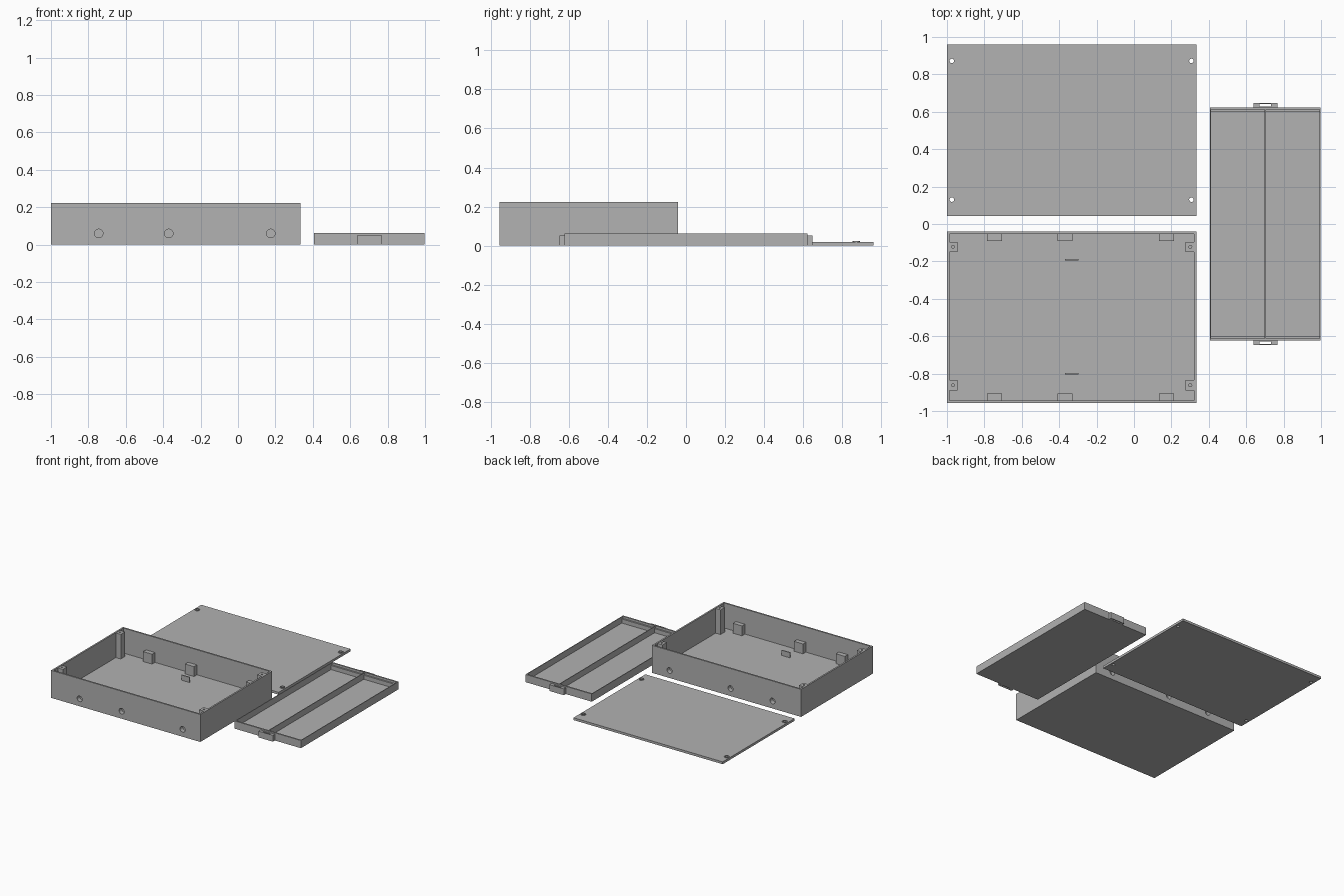
import bpy

if "Cube" in bpy.data.objects:
    bpy.data.objects.remove(bpy.data.objects["Cube"])

grey = bpy.data.materials.new("light grey plastic")
grey.diffuse_color = (0.445, 0.445, 0.445, 1)
grey.use_nodes = True
grey.node_tree.nodes["Principled BSDF"].inputs["Base Color"].default_value = grey.diffuse_color


def finish(name):
    ob = bpy.context.object
    ob.name = name
    ob.data.materials.append(grey)
    return ob


def box(name, x, y, z):
    """Box from (min, max) pairs."""
    bpy.ops.mesh.primitive_cube_add(size=1, location=[(a + b) / 2 for a, b in (x, y, z)])
    ob = bpy.context.object
    ob.scale = [b - a for a, b in (x, y, z)]
    bpy.ops.object.transform_apply(location=True, rotation=True, scale=True)
    return finish(name)


def cyl(name, r, depth, loc, rot=(0, 0, 0), sides=24):
    bpy.ops.mesh.primitive_cylinder_add(vertices=sides, radius=r, depth=depth,
                                        location=loc, rotation=rot)
    bpy.ops.object.transform_apply(location=True, rotation=True, scale=True)
    return finish(name)


def cut(ob, cutters):
    """Subtract each cutter from ob and remove the cutters."""
    bpy.context.view_layer.objects.active = ob
    for c in cutters:
        m = ob.modifiers.new("cut", 'BOOLEAN')
        m.operation = 'DIFFERENCE'
        m.solver = 'EXACT'
        m.object = c
        bpy.ops.object.modifier_apply(modifier=m.name)
        bpy.data.objects.remove(c, do_unlink=True)


X0, X1 = -1.0, 0.333           # case and lid width
Y0, Y1 = -0.957, -0.04         # case depth
W = 0.013                      # wall thickness
FLOOR, TOP = 0.02, 0.222
HOLE_X = (-0.745, -0.37, 0.175)
SIDES = ((Y0, 1), (Y1, -1))    # wall position and inward direction
QUARTER = 1.5707963

# Open case with cable holes in front and back walls
case = box("case", (X0, X1), (Y0, Y1), (0, TOP))
cut(case, [box("cavity", (X0 + W, X1 - W), (Y0 + W, Y1 - W), (FLOOR, TOP + 0.1))])
cut(case, [cyl("hole", 0.023, 0.04, (x, y, 0.06), (QUARTER, 0, 0))
           for x in HOLE_X for y, s in SIDES])

# Bored blocks behind every hole
for x in HOLE_X:
    for y, s in SIDES:
        a, b = y + s * W, y + s * 0.05
        block = box("hole_block", (x - 0.04, x + 0.04), (min(a, b), max(a, b)), (FLOOR, 0.1))
        cut(block, [cyl("bore", 0.023, 0.05, (x, y + s * 0.01, 0.06), (QUARTER, 0, 0))])

# Corner screw posts
for x in (-0.968, 0.301):
    for y in (-0.862, -0.122):
        xs = (X0 + W, -0.943) if x < 0 else (0.276, X1 - W)
        post = box("screw_post", xs, (y - 0.027, y + 0.027), (FLOOR, TOP - 0.003))
        cut(post, [cyl("screw_hole", 0.008, 0.12, (x, y, TOP), sides=16)])

# Small upright tabs on the case floor
for y in (-0.8, -0.19):
    box("floor_tab", (-0.37, -0.298), (y - 0.004, y + 0.004), (FLOOR, 0.062))

# Flat lid with a raised ring around each screw hole
lid_holes = [(x, y) for x in (-0.974, 0.307) for y in (0.13, 0.872)]
lid = box("lid", (X0, X1), (0.043, 0.96), (0, 0.019))
cut(lid, [cyl("hole", 0.012, 0.1, (x, y, 0), sides=20) for x, y in lid_holes])
for x, y in lid_holes:
    ring = cyl("screw_ring", 0.019, 0.008, (x, y, 0.02), sides=20)
    cut(ring, [cyl("hole", 0.012, 0.1, (x, y, 0), sides=20)])

# Shallow tray with a centre divider
TX0, TX1, TY, TZ = 0.406, 0.998, 0.623, 0.062
tray = box("tray", (TX0, TX1), (-TY, TY), (0, TZ))
cut(tray, [box("cavity", (TX0 + 0.006, TX1 - 0.006), (-TY + 0.012, TY - 0.012), (0.012, 0.2))])
box("tray_divider", (0.699, 0.705), (-0.611, 0.611), (0.012, TZ - 0.001))

# Inner end ledges and slotted latch tabs at both tray ends
for s in (-1, 1):
    def span(a, b):
        return tuple(sorted((s * a, s * b)))
    box("tray_ledge", (TX0 + 0.006, TX1 - 0.006), span(0.598, 0.611), (0.012, 0.045))
    tab = box("latch_tab", (0.638, 0.766), span(TY, 0.648), (0, 0.051))
    cut(tab, [box("slot", (0.671, 0.733), span(0.629, 0.642), (-0.1, 0.2))])
